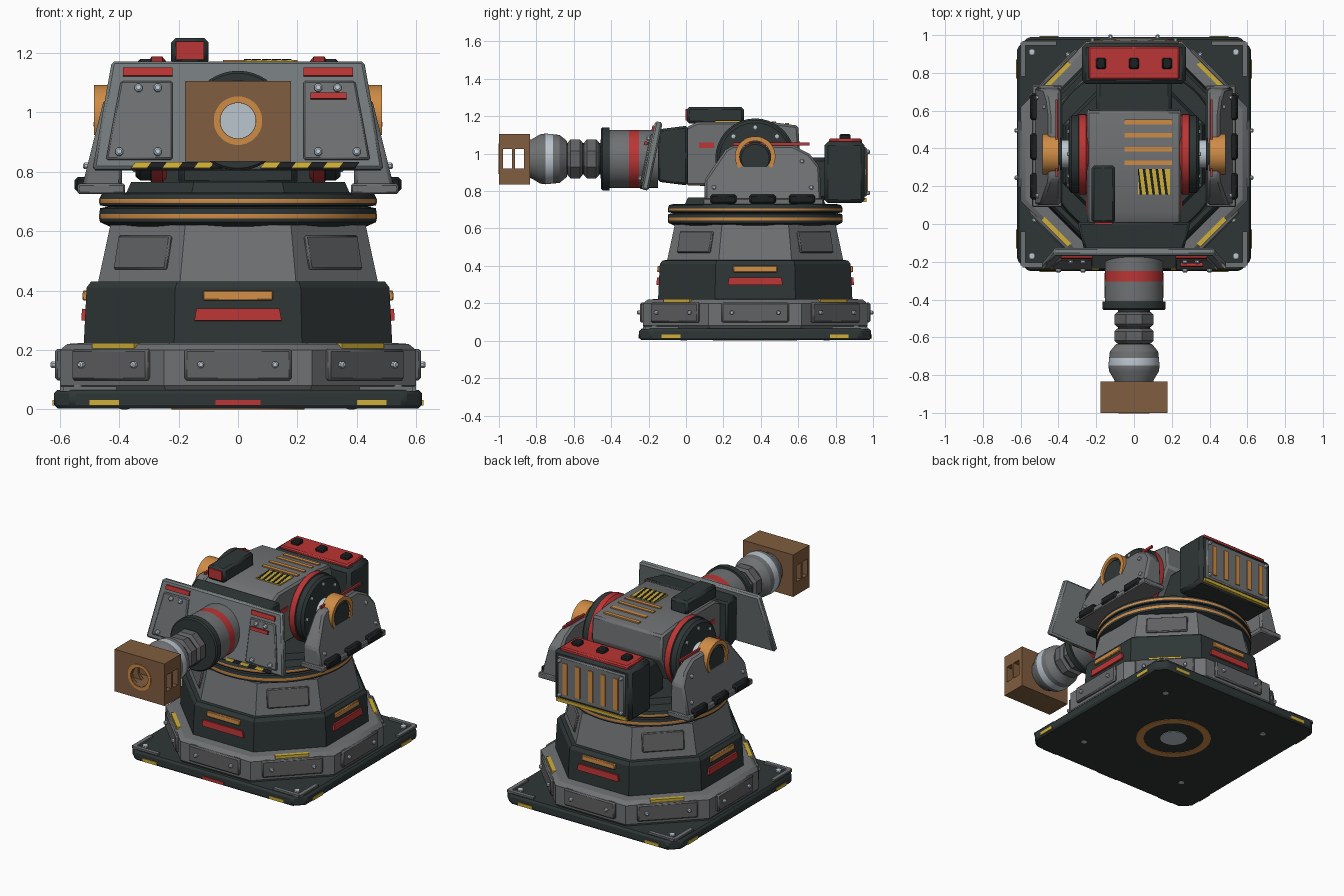
import bpy, bmesh
from math import sin, cos, pi, atan2, radians
from mathutils import Matrix, Vector

if "Cube" in bpy.data.objects:
    bpy.data.objects.remove(bpy.data.objects["Cube"])

COLOURS = {
    "grey": (0.16, 0.165, 0.17), "shield_grey": (0.18, 0.2, 0.205),
    "panel_grey": (0.12, 0.122, 0.127), "dark": (0.028, 0.037, 0.037),
    "black": (0.012, 0.014, 0.015), "red": (0.5, 0.035, 0.035),
    "orange": (0.62, 0.26, 0.06), "yellow": (0.62, 0.43, 0.04),
    "brown": (0.22, 0.11, 0.05), "metal": (0.5, 0.56, 0.62)}
MATS = {}
for cname, c in COLOURS.items():
    m = bpy.data.materials.new(cname)
    m.use_nodes = True
    m.diffuse_color = (*c, 1)
    m.node_tree.nodes["Principled BSDF"].inputs["Base Color"].default_value = (*c, 1)
    MATS[cname] = m

CY = 0.37                      # centre of the pedestal in y
PIVOT_Z = 0.975
I = Matrix.Identity(4)
T = lambda x, y, z: Matrix.Translation((x, y, z))
R = lambda a, axis: Matrix.Rotation(a, 4, axis)


def finish(name, bm, mats, bevel=0.0):
    bmesh.ops.recalc_face_normals(bm, faces=bm.faces)
    me = bpy.data.meshes.new(name)
    bm.to_mesh(me)
    bm.free()
    for mat in mats:
        me.materials.append(MATS[mat])
    ob = bpy.data.objects.new(name, me)
    bpy.context.collection.objects.link(ob)
    if bevel:
        mod = ob.modifiers.new("Bevel", "BEVEL")
        mod.width, mod.segments, mod.limit_method = bevel, 1, "ANGLE"
    return ob


def box(name, mat, xs, ys, zs, M=I, bevel=0.0):
    bm = bmesh.new()
    lo, hi = Vector((xs[0], ys[0], zs[0])), Vector((xs[1], ys[1], zs[1]))
    bmesh.ops.create_cube(bm, size=1, matrix=M @ Matrix.Translation((lo + hi) / 2) @ Matrix.Diagonal((*(hi - lo), 1)))
    return finish(name, bm, [mat], bevel)


def loft(name, mat, a, b, M=I, bevel=0.0):
    """Solid between two matching outlines of 3D points."""
    bm = bmesh.new()
    va = [bm.verts.new(M @ Vector(p)) for p in a]
    vb = [bm.verts.new(M @ Vector(p)) for p in b]
    bm.faces.new(va)
    bm.faces.new(vb)
    for i in range(len(a)):
        j = (i + 1) % len(a)
        bm.faces.new((va[i], va[j], vb[j], vb[i]))
    return finish(name, bm, [mat], bevel)


def slab(name, mat, pts, y0, y1, M=I, bevel=0.0):
    return loft(name, mat, [(x, y0, z) for x, z in pts], [(x, y1, z) for x, z in pts], M, bevel)


def lathe(name, mat, profile, M=I, seg=48, closed=False, bevel=0.0):
    """Revolve (radius, height) points round local z; mat is a name or one per band."""
    mats = [mat] if isinstance(mat, str) else list(dict.fromkeys(mat))
    bm = bmesh.new()
    rings = [[bm.verts.new(M @ Vector((r * cos(t), r * sin(t), h)))
              for t in [(k + 0.5) * 2 * pi / seg for k in range(seg)]] for r, h in profile]
    for i in range(len(rings) if closed else len(rings) - 1):
        a, b = rings[i], rings[(i + 1) % len(rings)]
        for k in range(seg):
            f = bm.faces.new((a[k], a[k - 1], b[k - 1], b[k]))
            f.material_index = 0 if isinstance(mat, str) else mats.index(mat[i])
    if not closed:
        bm.faces.new(rings[0])
        bm.faces.new(rings[-1]).material_index = len(mats) - 1 if isinstance(mat, str) else mats.index(mat[-1])
    return finish(name, bm, mats, bevel)


def bolt(M, r=0.012, h=0.016):
    """Bolt head sticking out along local -y."""
    lathe("bolt", "metal", [(r, 0), (r, h * 0.7), (r * 0.6, h)], M @ R(pi / 2, "X"), seg=8)


def octa(name, mat, profile):
    lathe(name, mat, [(r / cos(pi / 8), z) for r, z in profile], T(0, CY, 0), seg=8)


def side(k, dist, z, lean=0.0):
    """Frame on pedestal face k: local -y points out, local z runs up the face."""
    return T(0, CY, 0) @ R(k * pi / 4, "Z") @ T(0, -dist, z) @ R(-lean, "X")


# Base plate
e, c = 0.62, 0.56
outline = [(-c, -e), (c, -e), (e, -c), (e, c), (c, e), (-c, e), (-e, c), (-e, -c)]
loft("base_plate", "dark", [(x, y + CY, 0.003) for x, y in outline],
     [(x, y + CY, 0.065) for x, y in outline], bevel=0.012)
lathe("underside_ring", "orange", [(0.18, 0), (0.225, 0), (0.225, 0.01), (0.18, 0.01)], T(0, CY, 0), closed=True)
lathe("underside_cap", "metal", [(0.08, 0), (0.08, 0.01)], T(0, CY, 0))
for k in range(0, 8, 2):
    F = side(k, e, 0.02)
    for s in (-1, 1):
        box("base_marker", "yellow", (s * 0.45 - 0.05, s * 0.45 + 0.05), (-0.004, 0.004), (-0.008, 0.012), F)
        box("base_edge_rail", "grey", (s * 0.5 - 0.09, s * 0.5 + 0.09), (0.02, 0.045), (0.04, 0.056), F)
    bolt(T(0.54 * (1 if k in (2, 4) else -1), CY + 0.54 * (1 if k > 3 else -1), 0.065) @ R(-pi / 2, "X"), 0.018)
    bolt(T(0, CY, 0.004) @ R((k + 1) * pi / 4, "Z") @ T(0, -0.54, 0) @ R(pi / 2, "X"), 0.018, 0.004)
box("front_base_marker", "red", (-0.075, 0.075), (-0.004, 0.004), (-0.008, 0.012), side(0, e, 0.02))

# Octagonal pedestal
octa("lower_tier", "grey", [(0.585, 0.06), (0.6, 0.08), (0.6, 0.2), (0.575, 0.22), (0.5, 0.225)])
octa("middle_tier", "dark", [(0.52, 0.21), (0.51, 0.41), (0.495, 0.43), (0.4, 0.432)])
octa("upper_tier", "grey", [(0.472, 0.425), (0.43, 0.62), (0.3, 0.625)])
for k in range(8):
    F = side(k, 0.6, 0.15)
    box("lower_panel", "panel_grey", (-0.18, 0.18), (-0.016, 0.01), (-0.053, 0.053), F, 0.008)
    for s in (-1, 1):
        bolt(F @ T(s * 0.125, -0.016, 0))
    if k % 2:
        box("tier_edge_stripe", "yellow", (-0.1, 0.1), (0.005, 0.03), (0.055, 0.073), F)
        box("upper_panel", "panel_grey", (-0.125, 0.125), (-0.01, 0.01), (-0.058, 0.058),
            side(k, 0.451, 0.527, atan2(0.042, 0.195)), 0.006)
    else:
        M = side(k, 0.514, 0.33, 0.05)
        box("orange_light", "orange", (-0.118, 0.118), (-0.012, 0.01), (0.036, 0.07), M, 0.004)
        slab("red_light", "red", [(-0.147, -0.032), (0.147, -0.032), (0.14, 0.008), (-0.14, 0.008)], -0.012, 0.01, M)

# Turntable
lathe("turntable", ["dark", "dark", "orange", "dark", "dark", "dark", "dark", "orange", "dark", "dark"],
      [(0.42, 0.61), (0.465, 0.63), (0.468, 0.642), (0.468, 0.658), (0.465, 0.677), (0.44, 0.682),
       (0.465, 0.687), (0.468, 0.695), (0.468, 0.708), (0.46, 0.725), (0.44, 0.73)], T(0, CY, 0), seg=64)
octa("turret_bed", "dark", [(0.38, 0.72), (0.36, 0.765)])

# Turret housing
body = [(0, 0.83), (0, 1.14), (0.06, 1.17), (0.45, 1.17), (0.6, 1.15), (0.61, 1.0), (0.5, 0.82)]
loft("turret_housing", "grey", [(-0.25, y, z) for y, z in body], [(0.25, y, z) for y, z in body], bevel=0.012)
for y, z in ((0.54, 1.165), (0.47, 1.173), (0.395, 1.176), (0.325, 1.176)):
    box("cooling_slot", "orange", (-0.05, 0.2), (y - 0.012, y + 0.012), (1.14, z))
box("hazard_plate", "yellow", (0.02, 0.19), (0.155, 0.29), (1.165, 1.177))
for i in range(5):
    x = 0.03 + i * 0.034
    stripe = [(x, 0.155), (x + 0.014, 0.155), (x - 0.004, 0.29), (x - 0.018 if i else 0.02, 0.29)]
    loft("hazard_stripe", "black", [(a, b, 1.17) for a, b in stripe], [(a, b, 1.179) for a, b in stripe])
box("sight_box", "dark", (-0.225, -0.1), (0.005, 0.31), (1.16, 1.25), bevel=0.014)
box("sight_window", "red", (-0.208, -0.115), (-0.002, 0.01), (1.178, 1.238))
loft("mantlet", "dark", [(x, -0.15, z) for x, z in ((-0.26, 0.85), (0.26, 0.85), (0.26, 1.13), (-0.26, 1.13))],
     [(x, 0.01, z) for x, z in ((-0.3, 0.83), (0.3, 0.83), (0.3, 1.15), (-0.3, 1.15))], bevel=0.012)

# Trunnion wheels, brackets and pivots, mirrored on both sides
bracket = [(0.1, 0.73), (0.1, 0.86), (0.21, 1.02), (0.25, 1.045), (0.57, 1.045), (0.66, 1.0), (0.715, 0.93), (0.725, 0.73)]
for s in (-1, 1):
    A = T(0, CY, PIVOT_Z) @ R(s * pi / 2, "Y")
    lathe("trunnion_wheel", ["red", "red", "dark", "dark", "dark", "dark"],
          [(0.195, 0.24), (0.213, 0.255), (0.213, 0.292), (0.205, 0.295), (0.205, 0.33), (0.19, 0.345), (0.1, 0.347)], A)
    lathe("axle", "metal", [(0.075, 0.34), (0.075, 0.4)], A, 24)
    for k in range(8):
        bolt(T(s * 0.345, CY, PIVOT_Z) @ R(k * pi / 4, "X") @ T(0, 0, 0.165) @ R(s * pi / 2, "Z"), 0.011, 0.01)
    loft("bracket", "grey", [(s * 0.39, y, z) for y, z in bracket],
         [(s * (0.53 - (z - 0.73) * 0.25), y, z) for y, z in bracket], bevel=0.012)
    box("bracket_foot", "grey", sorted((s * 0.38, s * 0.54)), (0.09, 0.735), (0.725, 0.76), bevel=0.006)
    for y in (0.2, 0.41, 0.62):
        box("foot_clamp", "black", sorted((s * 0.49, s * 0.55)), (y - 0.07, y + 0.07), (0.732, 0.782), bevel=0.01)
    for y, z in ((0.15, 0.82), (0.67, 0.82), (0.62, 0.96)):
        bolt(T(s * (0.528 - (z - 0.73) * 0.25), y, z) @ R(s * pi / 2, "Z"))
    lathe("pivot_cap", "dark", [(0.085, 0.38), (0.085, 0.47), (0.075, 0.48)], A, 32)
    bm = bmesh.new()
    arc = []
    for k in range(25):
        t = radians(-35 + k * 250 / 24)
        arc.append([bm.verts.new((s * x, CY + r * cos(t), PIVOT_Z + 0.01 + r * sin(t)))
                    for r, x in ((0.083, 0.4), (0.108, 0.4), (0.108, 0.485), (0.083, 0.485))])
    for a, b in zip(arc, arc[1:]):
        for i in range(4):
            bm.faces.new((a[i], a[i - 1], b[i - 1], b[i]))
    bm.faces.new(arc[0])
    bm.faces.new(arc[-1])
    finish("pivot_arc", bm, ["orange"])
    box("red_rod", "red", (s * 0.41 - 0.006, s * 0.41 + 0.006), (0.25, 0.66), (1.045, 1.06))
    box("housing_mark", "red", sorted((s * 0.245, s * 0.254)), (0.07, 0.15), (1.03, 1.06))

# Sloped gun shield
S = T(0, -0.24, 0.81) @ R(-atan2(0.075, 0.36), "X")
slab("gun_shield", "shield_grey", [(-0.49, 0), (0.49, 0), (0.425, 0.372), (-0.425, 0.372)], 0, 0.04, S, 0.01)
for s in (-1, 1):
    slab("shield_panel", "grey", [(s * x, z) for x, z in ((0.22, 0.03), (0.445, 0.03), (0.395, 0.3), (0.22, 0.3))],
         -0.012, 0.01, S, 0.006)
    box("shield_light", "red", sorted((s * 0.22, s * 0.387)), (-0.01, 0.01), (0.318, 0.346), S)
    for x, z in ((0.27, 0.055), (0.4, 0.055), (0.27, 0.275), (0.335, 0.275)):
        bolt(S @ T(s * x, -0.012, z), 0.014)
    for i in range(6):
        x = 0.075 + i * 0.053 if s > 0 else -0.36 + i * 0.053
        slab("shield_hazard", "black" if i % 2 else "yellow",
             [(x, 0.002), (x + 0.053, 0.002), (x + 0.068, 0.022), (x + 0.015, 0.022)], -0.006, 0.01, S)
box("shield_handle", "red", (0.245, 0.365), (-0.035, -0.02), (0.235, 0.255), S)
for x in (0.25, 0.35):
    box("handle_post", "dark", (x, x + 0.01), (-0.03, 0), (0.238, 0.252), S)

# Gun barrel, running forward along -y
B = T(0, 0, PIVOT_Z - 0.003) @ R(pi / 2, "X")
lathe("barrel_sleeve", ["grey", "red", "grey", "dark", "dark", "dark", "dark"],
      [(0.155, 0.15), (0.155, 0.25), (0.156, 0.305), (0.155, 0.41), (0.168, 0.41), (0.168, 0.447), (0.16, 0.455), (0.09, 0.456)], B)
for a in (0.465, 0.553):
    lathe("barrel_collar", "panel_grey", [(0.095, a), (0.112, a + 0.015), (0.112, a + 0.065), (0.095, a + 0.08)], B, 8)
lathe("barrel_core", "dark", [(0.085, 0.44), (0.085, 0.66)], B, 24)
lathe("barrel_bulb", ["grey", "grey", "metal", "grey", "grey", "grey"],
      [(0.095, 0.635), (0.128, 0.675), (0.132, 0.71), (0.136, 0.75), (0.132, 0.78), (0.105, 0.825), (0.1, 0.845)], B)

# Muzzle block with a bore and two cross slots cut through
muzzle = box("muzzle_brake", "brown", (-0.178, 0.178), (-1.0, -0.835), (0.835, 1.105))
cutters = [lathe("bore_cutter", "brown", [(0.06, 0.848), (0.06, 1.1)], B, 32)]
for y in (-0.955, -0.89):
    cutters.append(box("slot_cutter", "brown", (-0.3, 0.3), (y - 0.024, y + 0.024), (0.92, 1.025)))
for cut in cutters:
    cut.hide_render = True
    mod = muzzle.modifiers.new("Cut", "BOOLEAN")
    mod.object, mod.operation, mod.solver = cut, "DIFFERENCE", "EXACT"
    bpy.context.view_layer.objects.active = muzzle
    bpy.ops.object.modifier_apply(modifier=mod.name)
    bpy.data.objects.remove(cut)
mod = muzzle.modifiers.new("Bevel", "BEVEL")
mod.width, mod.segments, mod.limit_method, mod.angle_limit = 0.006, 1, "ANGLE", radians(60)
lathe("bore_end", "metal", [(0.06, 0.84), (0.06, 0.853)], B, 32)
lathe("muzzle_ring", "orange", [(0.062, 0.99), (0.082, 0.99), (0.082, 1.003), (0.062, 1.003)], B, 32, True)

# Rear power pack
box("pack_mount", "dark", (-0.2, 0.2), (0.5, 0.76), (0.75, 0.98), bevel=0.02)
box("power_pack", "dark", (-0.275, 0.275), (0.74, 0.955), (0.735, 1.065), bevel=0.02)
box("pack_back_panel", "grey", (-0.24, 0.24), (0.94, 0.968), (0.77, 1.035), bevel=0.008)
box("pack_stripe", "yellow", (-0.25, 0.25), (0.94, 0.965), (0.742, 0.762))
box("pack_lid", "red", (-0.24, 0.24), (0.765, 0.94), (1.05, 1.082), bevel=0.008)
for i in range(5):
    x = (i - 2) * 0.09
    box("pack_vent", "orange", (x - 0.016, x + 0.016), (0.95, 0.974), (0.8, 1.0))
for x in (-0.175, 0, 0.175):
    box("lid_knob", "black", (x - 0.027, x + 0.027), (0.82, 0.88), (1.07, 1.105), bevel=0.008)
for x in (-0.22, 0.22):
    for z in (0.79, 1.01):
        bolt(T(x, 0.968, z) @ R(pi, "Z"))

# Smooth the round parts, keep hard edges
bpy.ops.object.select_all(action="DESELECT")
for ob in bpy.context.scene.objects:
    if ob.type == "MESH" and ob.data.materials:
        ob.select_set(True)
bpy.context.view_layer.objects.active = muzzle
bpy.ops.object.shade_smooth_by_angle(angle=radians(30))
